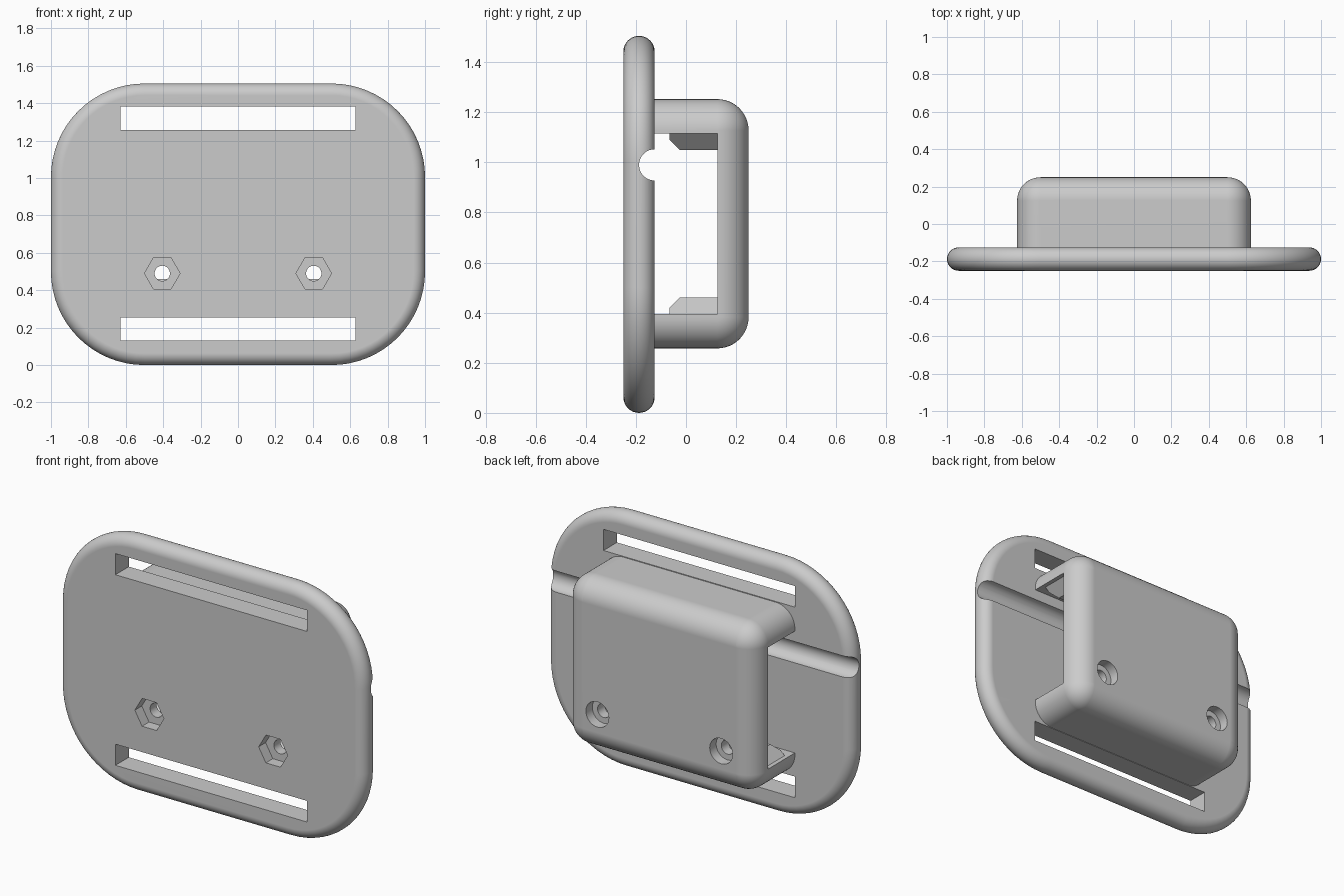
import bpy
import bmesh
from math import sin, cos, pi, radians

if "Cube" in bpy.data.objects:
    bpy.data.objects.remove(bpy.data.objects["Cube"], do_unlink=True)

grey = bpy.data.materials.new("light_grey")
grey.use_nodes = True
colour = (0.6, 0.6, 0.6, 1)
grey.diffuse_color = colour
grey.node_tree.nodes["Principled BSDF"].inputs["Base Color"].default_value = colour

PLATE_Z, COVER_Z = 0.7525, 0.755
SCREW_X, SCREW_Z = 0.405, 0.49


def loft(name, rings):
    """Skin a stack of equal-length point rings and cap both ends."""
    bm = bmesh.new()
    loops = [[bm.verts.new(p) for p in ring] for ring in rings]
    n = len(rings[0])
    for a, b in zip(loops, loops[1:]):
        for i in range(n):
            j = (i + 1) % n
            bm.faces.new((a[i], a[j], b[j], b[i]))
    bm.faces.new(loops[0])
    bm.faces.new(loops[-1])
    bmesh.ops.remove_doubles(bm, verts=bm.verts, dist=1e-5)
    bmesh.ops.recalc_face_normals(bm, faces=bm.faces)
    mesh = bpy.data.meshes.new(name)
    bm.to_mesh(mesh)
    bm.free()
    mesh.materials.append(grey)
    ob = bpy.data.objects.new(name, mesh)
    bpy.context.collection.objects.link(ob)
    return ob


def rounded_rect(half_x, half_z, radius, cz, y, steps=16):
    """Ring in the xz plane with rounded corners."""
    ring = []
    for k, (sx, sz) in enumerate([(1, 1), (-1, 1), (-1, -1), (1, -1)]):
        for s in range(steps + 1):
            a = (k + s / steps) * pi / 2
            ring.append((sx * (half_x - radius) + radius * cos(a), y,
                         cz + sz * (half_z - radius) + radius * sin(a)))
    return ring


def box(name, x, y0, y1, z0, z1):
    return loft(name, [[(-x, y, z0), (x, y, z0), (x, y, z1), (-x, y, z1)]
                       for y in (y0, y1)])


def prism(name, sides, radius, x, z, y0, y1):
    """Regular prism running along y."""
    turns = [2 * pi * i / sides for i in range(sides)]
    return loft(name, [[(x + radius * cos(a), y, z + radius * sin(a)) for a in turns]
                       for y in (y0, y1)])


def cut(target, cutters):
    bpy.context.view_layer.objects.active = target
    for c in cutters:
        mod = target.modifiers.new("cut", "BOOLEAN")
        mod.operation = "DIFFERENCE"
        mod.solver = "EXACT"
        mod.object = c
        bpy.ops.object.modifier_apply(modifier=mod.name)
        bpy.data.objects.remove(c, do_unlink=True)


def smooth(ob):
    bpy.ops.object.select_all(action="DESELECT")
    ob.select_set(True)
    bpy.context.view_layer.objects.active = ob
    bpy.ops.object.shade_smooth_by_angle(angle=radians(30))
    mod = ob.modifiers.new("flat_faces", "WEIGHTED_NORMAL")
    mod.keep_sharp = True


# Back plate with fully rounded rim
r = 0.0625
rings = []
for i in range(17):
    t = -pi / 2 + pi * i / 16
    inset = r * (1 - cos(t))
    rings.append(rounded_rect(1 - inset, PLATE_Z - inset, 0.5 - inset,
                              PLATE_Z, -0.1875 + r * sin(t)))
plate = loft("base_plate", rings)

# Strap slots, cable groove, nut pockets and screw holes
cutters = [box("slot_cutter", 0.627, -0.4, 0, z, z + 0.125) for z in (0.13, 1.257)]
turns = [2 * pi * i / 32 for i in range(32)]
cutters.append(loft("groove_cutter", [[(x, -0.125 + r * cos(a), 0.99 + r * sin(a))
                                       for a in turns] for x in (-1.2, 1.2)]))
for x in (-SCREW_X, SCREW_X):
    cutters.append(prism("nut_cutter", 6, 0.095, x, SCREW_Z, -0.4, -0.185))
    cutters.append(prism("hole_cutter", 32, 0.041, x, SCREW_Z, -0.4, 0))
cut(plate, cutters)
smooth(plate)

# Cover with rounded edges and ball corners
R = 0.125
rings = [rounded_rect(0.625, 0.4975, R, COVER_Z, -0.13)]
for i in range(13):
    t = pi / 2 * i / 12
    inset = R * (1 - cos(t))
    rings.append(rounded_rect(0.625 - inset, 0.4975 - inset, R - inset,
                              COVER_Z, 0.125 + R * sin(t)))
cover = loft("cover", rings)

# Open-ended cavity and counterbored screw holes
cutters = [box("cavity_cutter", 0.9, -0.3, 0.125, 0.395, 1.115)]
for x in (-SCREW_X, SCREW_X):
    cutters.append(prism("head_cutter", 32, 0.075, x, SCREW_Z, 0.19, 0.4))
    cutters.append(prism("hole_cutter", 32, 0.041, x, SCREW_Z, 0, 0.4))
cut(cover, cutters)
smooth(cover)

# Chamfered ledges along the top and bottom of the cavity
for name, side in (("upper_ledge", 1), ("lower_ledge", -1)):
    sections = [(0.375, 0.6, -0.065), (0.36, 0.6, -0.065),
                (0.335, 0.575, -0.065), (0.295, 0.535, -0.025)]
    loft(name, [[(-x, y, COVER_Z + side * h), (x, y, COVER_Z + side * h),
                 (x, 0.13, COVER_Z + side * h), (-x, 0.13, COVER_Z + side * h)]
                for h, x, y in sections])
